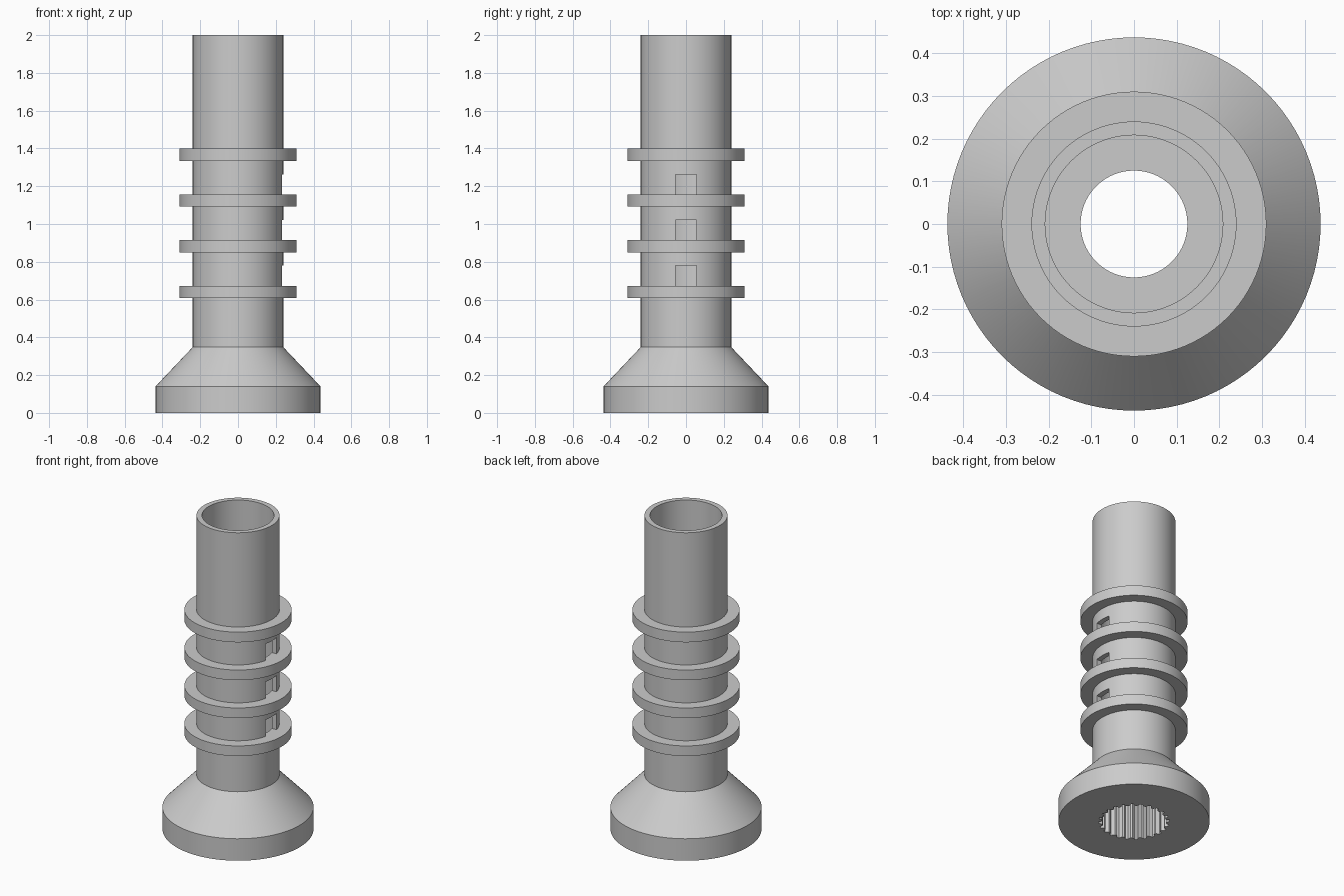
import bpy, bmesh, math

if "Cube" in bpy.data.objects:
    bpy.data.objects.remove(bpy.data.objects["Cube"], do_unlink=True)

SEGMENTS = 96
TUBE_R, BORE_R, COLLAR_R, BASE_R, HOLE_R = 0.24, 0.208, 0.31, 0.437, 0.125
BASE_TOP = 0.348
COLLAR_TOPS = [0.673, 0.915, 1.157, 1.399]
COLLAR_H = 0.065

grey = bpy.data.materials.new("plain_grey")
grey.use_nodes = True
colour = (0.6, 0.6, 0.6, 1)
grey.diffuse_color = colour
grey.node_tree.nodes["Principled BSDF"].inputs["Base Color"].default_value = colour


def turned(name, profile):
    """Revolve a closed (radius, z) outline; a radius may depend on the step."""
    bm = bmesh.new()
    rings = []
    for i in range(SEGMENTS):
        a = 2 * math.pi * i / SEGMENTS
        ring = []
        for r, z in profile:
            r = r(i) if callable(r) else r
            ring.append(bm.verts.new((r * math.cos(a), r * math.sin(a), z)))
        rings.append(ring)
    n = len(profile)
    for i in range(SEGMENTS):
        a, b = rings[i], rings[(i + 1) % SEGMENTS]
        for j in range(n):
            k = (j + 1) % n
            bm.faces.new((a[j], b[j], b[k], a[k]))
    bmesh.ops.recalc_face_normals(bm, faces=bm.faces)
    mesh = bpy.data.meshes.new(name)
    bm.to_mesh(mesh)
    bm.free()
    mesh.materials.append(grey)
    obj = bpy.data.objects.new(name, mesh)
    bpy.context.collection.objects.link(obj)
    return obj


def activate(obj):
    bpy.ops.object.select_all(action='DESELECT')
    obj.select_set(True)
    bpy.context.view_layer.objects.active = obj


def spline(i):
    return 0.205 if i % 4 < 2 else 0.185


# Flared base with a toothed socket underneath and a hole through its floor
base = turned("flared_base", [
    (spline, 0), (BASE_R, 0), (BASE_R, 0.14), (TUBE_R, BASE_TOP),
    (HOLE_R, BASE_TOP), (HOLE_R, 0.28), (spline, 0.28)])

# Long hollow tube
tube = turned("tube", [
    (BORE_R, BASE_TOP), (TUBE_R, BASE_TOP), (TUBE_R, 2), (BORE_R, 2)])

# Four collars around the tube
parts = [base, tube]
for i, top in enumerate(COLLAR_TOPS):
    parts.append(turned(f"collar_{i + 1}", [
        (TUBE_R, top - COLLAR_H), (COLLAR_R, top - COLLAR_H),
        (COLLAR_R, top), (TUBE_R, top)]))

# Rectangular windows above the three lower collars, on the left side
for top in COLLAR_TOPS[:3]:
    bpy.ops.mesh.primitive_cube_add(size=1, location=(0.22, 0, top + 0.053))
    cutter = bpy.context.object
    cutter.name = "window_cutter"
    cutter.scale = (0.14, 0.11, 0.106)
    cutter.hide_render = True
    cut = tube.modifiers.new("window", 'BOOLEAN')
    cut.operation = 'DIFFERENCE'
    cut.solver = 'EXACT'
    cut.object = cutter
    activate(tube)
    bpy.ops.object.modifier_apply(modifier=cut.name)
    bpy.data.objects.remove(cutter, do_unlink=True)

# Smooth round walls with crisp rims
for part in parts:
    activate(part)
    bpy.ops.object.shade_smooth_by_angle(angle=math.radians(25))
